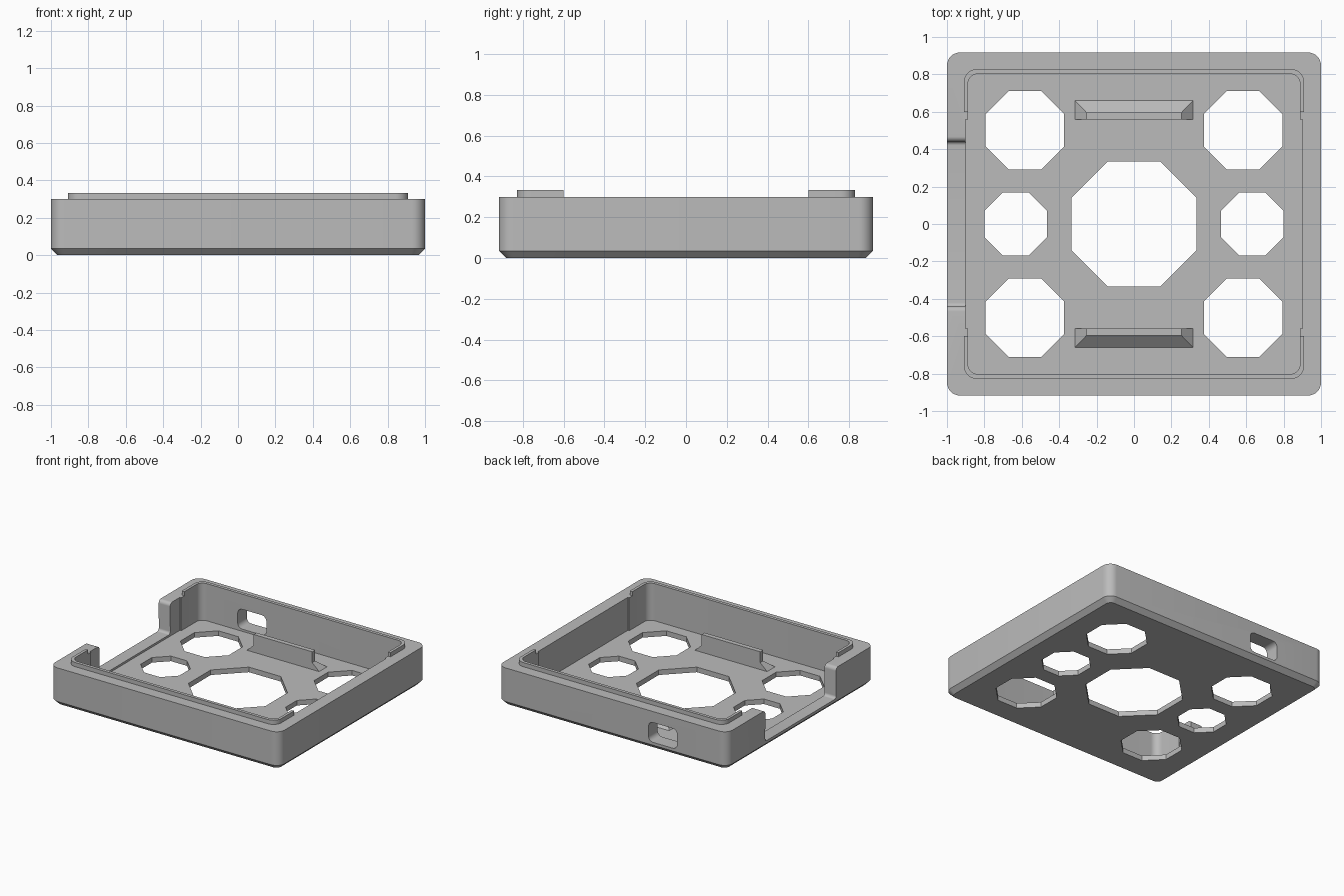
import bpy, bmesh, math
from mathutils import Vector

cube = bpy.data.objects.get("Cube")
if cube:
    bpy.data.objects.remove(cube, do_unlink=True)

FLOOR, RIM, LIP_TOP = 0.04, 0.30, 0.333

grey = bpy.data.materials.new("plain grey")
grey.use_nodes = True
colour = (0.5, 0.5, 0.5, 1)
grey.diffuse_color = colour
grey.node_tree.nodes["Principled BSDF"].inputs["Base Color"].default_value = colour


def arc(cx, cy, r, start, end, steps=8):
    angles = [math.radians(start + (end - start) * i / steps) for i in range(steps + 1)]
    return [(cx + r * math.cos(a), cy + r * math.sin(a)) for a in angles]


def rounded_rect(hx, hy, r):
    pts = []
    for i, (sx, sy) in enumerate([(1, 1), (-1, 1), (-1, -1), (1, -1)]):
        pts += arc(sx * (hx - r), sy * (hy - r), r, 90 * i, 90 * i + 90)
    return pts


def rect(x0, x1, y0, y1):
    return [(x0, y0), (x1, y0), (x1, y1), (x0, y1)]


def level(points, z):
    return [Vector((x, y, z)) for x, y in points]


def loft(name, rings):
    """Closed solid skinned through matching rings of points."""
    bm = bmesh.new()
    rows = [[bm.verts.new(p) for p in ring] for ring in rings]
    n = len(rows[0])
    for a, b in zip(rows, rows[1:]):
        for i in range(n):
            j = (i + 1) % n
            bm.faces.new((a[i], a[j], b[j], b[i]))
    bm.faces.new(rows[0][::-1])
    bm.faces.new(rows[-1])
    bmesh.ops.recalc_face_normals(bm, faces=bm.faces)
    mesh = bpy.data.meshes.new(name)
    bm.to_mesh(mesh)
    bm.free()
    mesh.materials.append(grey)
    obj = bpy.data.objects.new(name, mesh)
    bpy.context.collection.objects.link(obj)
    return obj


def prism(name, points, z0, z1):
    return loft(name, [level(points, z0), level(points, z1)])


def select_only(obj):
    bpy.ops.object.select_all(action="DESELECT")
    bpy.context.view_layer.objects.active = obj
    obj.select_set(True)


def carve(obj, cutter):
    mod = obj.modifiers.new("carve", "BOOLEAN")
    mod.operation = "DIFFERENCE"
    mod.solver = "EXACT"
    mod.object = cutter
    select_only(obj)
    bpy.ops.object.modifier_apply(modifier=mod.name)
    bpy.data.objects.remove(cutter, do_unlink=True)


def smooth(obj):
    select_only(obj)
    bpy.ops.object.shade_smooth_by_angle(angle=math.radians(30))


# Tray body with chamfered underside
tray = loft("tray", [
    level(rounded_rect(0.965, 0.882, 0.04), 0),
    level(rounded_rect(1, 0.917, 0.07), 0.035),
    level(rounded_rect(1, 0.917, 0.07), RIM),
])

# Inner cavity and the shallow side recesses
carve(tray, prism("cavity_cutter", rounded_rect(0.888, 0.803, 0.055), FLOOR, 0.5))
carve(tray, prism("recess_cutter", rect(-0.9, 0.9, -0.56, 0.56), FLOOR, 0.5))

# Octagonal floor openings: centre and apothem
openings = [(0, 0, 0.335)]
for sx in (-1, 1):
    openings.append((sx * 0.632, 0, 0.168))
    openings += [(sx * 0.583, sy * 0.502, 0.21) for sy in (-1, 1)]
for x, y, apothem in openings:
    r = apothem / math.cos(math.pi / 8)
    octagon = arc(x, y, r, 22.5, 337.5, 7)
    carve(tray, prism("opening_cutter", octagon, -0.1, 0.1))

# Wide side notch with filleted foot and rounded shoulders
half = arc(0.42, 0.078, 0.022, -90, 0) + arc(0.468, 0.272, 0.028, 180, 90)
half.append((0.468, 0.45))
profile = half + [(-y, z) for y, z in reversed(half)]
carve(tray, loft("notch_cutter", [[Vector((x, y, z)) for y, z in profile]
                                  for x in (-1.1, -0.87)]))

# Rounded port through the back wall
port = rounded_rect(0.125, 0.078, 0.04)
carve(tray, loft("port_cutter", [[Vector((x - 0.44, y, z + 0.135)) for x, z in port]
                                 for y in (0.75, 1.0)]))
smooth(tray)

# Raised locating lip, open along the middle of both sides
lip = prism("locating_lip", rounded_rect(0.91, 0.828, 0.07), RIM, LIP_TOP)
carve(lip, prism("lip_inner_cutter", rounded_rect(0.888, 0.803, 0.055), 0.2, 0.5))
carve(lip, prism("lip_gap_cutter", rect(-1.1, 1.1, -0.6, 0.6), 0.2, 0.5))
smooth(lip)

# Upright holding plates with flared feet
for name, side in (("back_plate", 1), ("front_plate", -1)):
    foot = rect(-0.315, 0.315, side * 0.56, side * 0.66)
    blade = rect(-0.255, 0.255, side * 0.56, side * 0.597)
    loft(name, [level(foot, FLOOR - 0.005), level(foot, FLOOR),
                level(blade, 0.095), level(blade, 0.18)])
